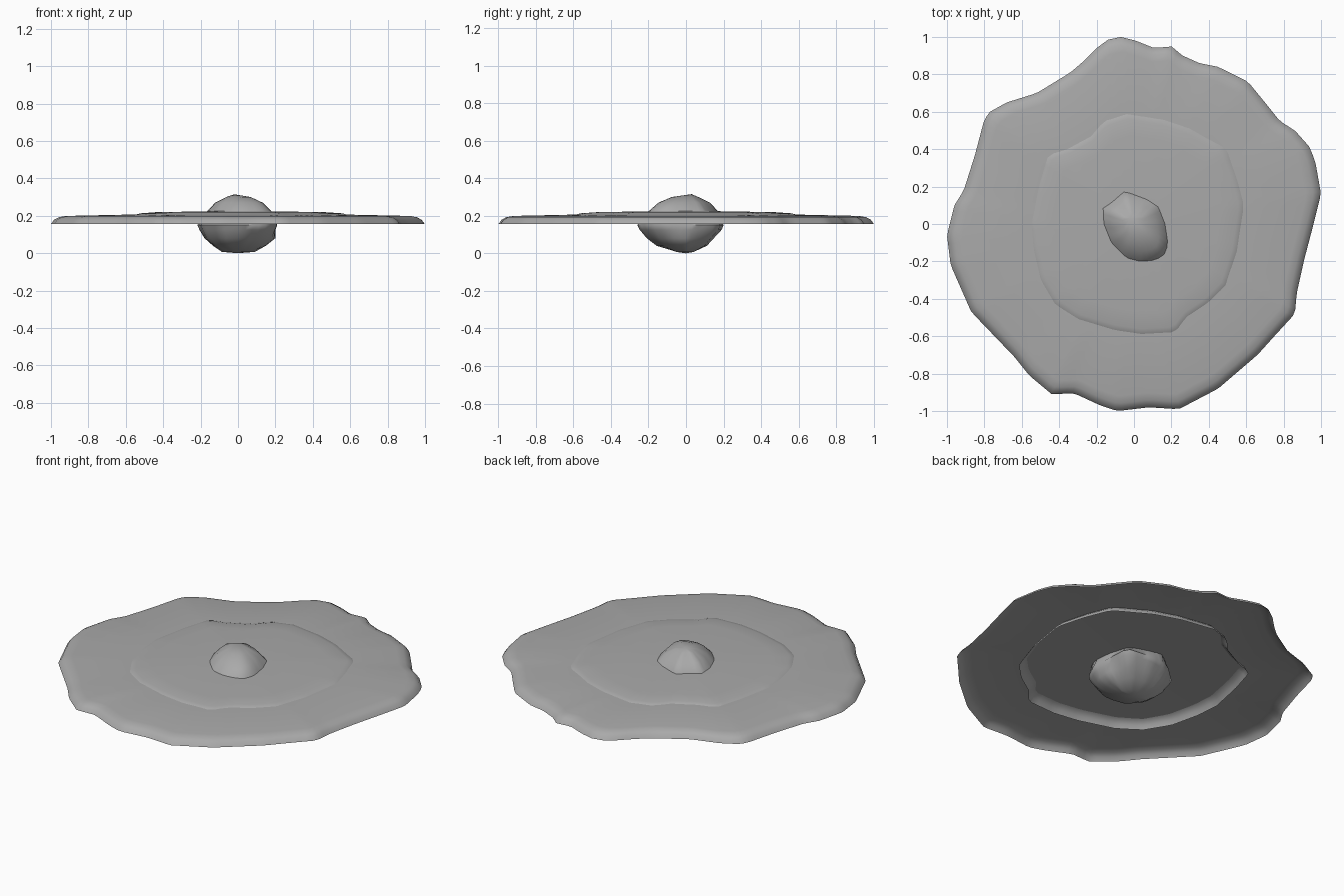
import bpy
import bmesh
from math import atan2, cos, sin, hypot, tau, radians

default_cube = bpy.data.objects.get("Cube")
if default_cube:
    bpy.data.objects.remove(default_cube, do_unlink=True)

# Single matte grey for every part
grey = bpy.data.materials.new("mid_grey")
colour = (0.4, 0.4, 0.4, 1.0)
grey.use_nodes = True
grey.diffuse_color = colour
grey.node_tree.nodes["Principled BSDF"].inputs["Base Color"].default_value = colour


def sample_outline(points, count):
    """Resample a star-shaped outline at evenly spaced angles."""
    polar = sorted((atan2(y, x) % tau, hypot(x, y)) for x, y in points)
    polar = ([(polar[-1][0] - tau, polar[-1][1])] + polar
             + [(polar[0][0] + tau, polar[0][1])])
    loop = []
    for step in range(count):
        angle = step * tau / count
        for (a, ra), (b, rb) in zip(polar, polar[1:]):
            if a <= angle <= b:
                # Straight edge between neighbouring outline points
                radius = ra * rb * sin(b - a) / (
                    ra * sin(angle - a) + rb * sin(b - angle))
                loop.append((radius * cos(angle), radius * sin(angle)))
                break
    return loop


def loft(name, rings, count, top, bottom=None):
    """Bridge stacked rings (outline, scale, z), closing with centre points."""
    bm = bmesh.new()
    loops = []
    for outline, scale, z in rings:
        loops.append([bm.verts.new((x * scale, y * scale, z))
                      for x, y in sample_outline(outline, count)])
    for low, high in zip(loops, loops[1:]):
        for i in range(count):
            j = (i + 1) % count
            bm.faces.new((low[i], low[j], high[j], high[i]))
    peak = bm.verts.new(top)
    for i in range(count):
        bm.faces.new((loops[-1][i], loops[-1][(i + 1) % count], peak))
    if bottom:
        base = bm.verts.new(bottom)
        for i in range(count):
            bm.faces.new((loops[0][(i + 1) % count], loops[0][i], base))
    mesh = bpy.data.meshes.new(name)
    bm.to_mesh(mesh)
    bm.free()
    mesh.materials.append(grey)
    part = bpy.data.objects.new(name, mesh)
    bpy.context.collection.objects.link(part)
    bpy.ops.object.select_all(action="DESELECT")
    part.select_set(True)
    bpy.context.view_layer.objects.active = part
    bpy.ops.object.shade_smooth_by_angle(angle=radians(60))


# Wide wavy sheet, open underneath with a turned-down lip
outer_edge = [
    (1, .16), (.97, .33), (.94, .41), (.86, .5), (.78, .55), (.7, .65),
    (.61, .76), (.45, .84), (.35, .86), (.26, .9), (.2, .95), (.11, .94),
    (.01, .98), (-.07, 1), (-.14, .985), (-.2, .94), (-.27, .87),
    (-.34, .81), (-.52, .7), (-.68, .65), (-.77, .6), (-.8, .56),
    (-.85, .37), (-.91, .18), (-.96, .1), (-1, -.06), (-.98, -.22),
    (-.87, -.47), (-.64, -.71), (-.56, -.81), (-.44, -.91), (-.32, -.905),
    (-.18, -.97), (-.09, -1), (.08, -.98), (.24, -.99), (.45, -.88),
    (.66, -.7), (.75, -.6), (.86, -.48), (.87, -.37), (.91, -.19), (.96, 0)]
loft("outer_sheet",
     [(outer_edge, 1, .157), (outer_edge, .985, .178),
      (outer_edge, .96, .192), (outer_edge, .92, .199),
      (outer_edge, .6, .206)],
     180, (0, 0, .21))

# Smaller raised sheet, whose lip sinks through the wide one
inner_edge = [
    (.59, .1), (.55, .25), (.49, .4), (.3, .51), (.15, .56), (-.04, .59),
    (-.16, .55), (-.23, .47), (-.36, .4), (-.46, .37), (-.51, .2),
    (-.55, 0), (-.54, -.13), (-.5, -.3), (-.42, -.43), (-.3, -.51),
    (-.1, -.57), (.04, -.59), (.22, -.58), (.28, -.5), (.4, -.42),
    (.49, -.33), (.55, -.15)]
loft("inner_sheet",
     [(inner_edge, 1.07, .16), (inner_edge, 1.05, .183),
      (inner_edge, 1.01, .204), (inner_edge, .95, .213),
      (inner_edge, .8, .219)],
     96, (0, 0, .227))

# Lumpy rock through the middle, tapering to a blunt foot
rock_waist = [
    (.21, 0), (.2, .18), (.03, .2), (-.1, .17), (-.22, .06), (-.2, -.1),
    (-.1, -.22), (.04, -.26), (.16, -.2), (.21, -.1)]
rock_belly = [
    (.2, 0), (.14, .13), (.01, .15), (-.1, .13), (-.18, .04), (-.17, -.08),
    (-.08, -.19), (.03, -.21), (.13, -.16), (.19, -.08)]
rock_foot = [
    (.09, 0), (.06, .04), (-.04, .04), (-.09, .01), (-.07, -.04), (.04, -.05)]
rock_crown = [
    (.165, 0), (.13, .09), (.07, .13), (-.05, .175), (-.13, .105),
    (-.165, .09), (-.16, 0), (-.12, -.1), (-.04, -.18), (.04, -.2),
    (.12, -.19), (.17, -.155), (.18, -.1)]
loft("centre_rock",
     [(rock_foot, 1, .007), (rock_belly, .75, .04), (rock_belly, 1, .08),
      (rock_waist, .95, .125), (rock_waist, 1, .15), (rock_crown, 1, .225),
      (rock_crown, .74, .27), (rock_crown, .38, .3)],
     40, (-.02, .03, .315), (0, 0, 0))
